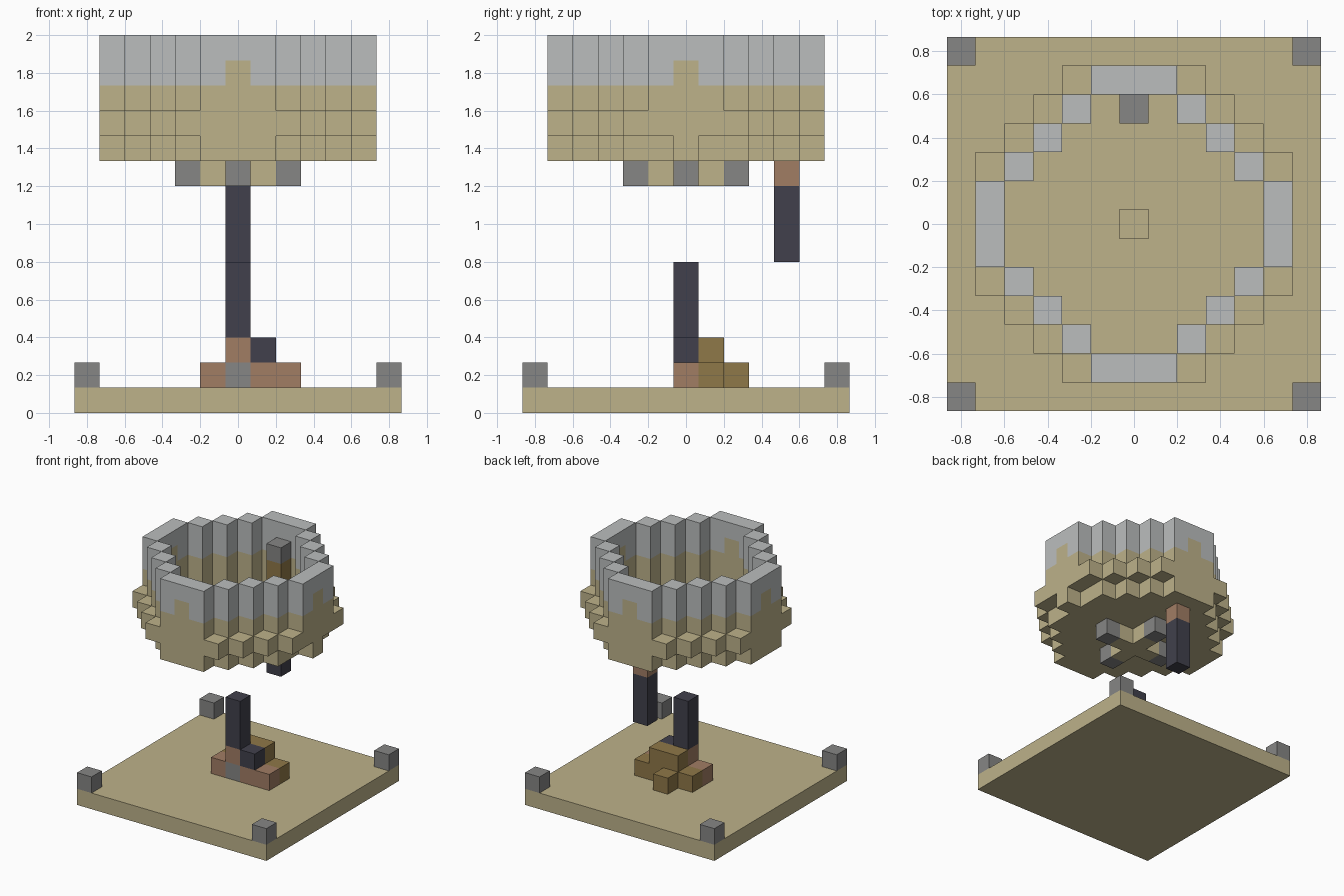
import bpy, bmesh
from mathutils import Vector

cube = bpy.data.objects.get("Cube")
if cube:
    bpy.data.objects.remove(cube, do_unlink=True)

U = 2 / 15  # edge length of one block


def linear(c):
    c /= 255
    return c / 12.92 if c < 0.04045 else ((c + 0.055) / 1.055) ** 2.4


def material(name, hexcode):
    rgb = [linear(v) for v in bytes.fromhex(hexcode)]
    m = bpy.data.materials.new(name)
    m.use_nodes = True
    m.diffuse_color = (*rgb, 1)
    bsdf = m.node_tree.nodes["Principled BSDF"]
    bsdf.inputs["Base Color"].default_value = (*rgb, 1)
    bsdf.inputs["Roughness"].default_value = 0.9
    return m


sand = material("sand", "BDB28A")
pale = material("pale_grey", "BBBEBE")
stone = material("stone_grey", "868685")
iron = material("dark_iron", "41404C")
copper = material("copper_brown", "A17D64")
wood = material("golden_wood", "8F7848")

DIRS = [(1, 0, 0), (-1, 0, 0), (0, 1, 0), (0, -1, 0), (0, 0, 1), (0, 0, -1)]


def blocks(name, cells):
    """Join unit blocks {(x, y, layer): material}, skipping faces between them."""
    mats = list(dict.fromkeys(cells.values()))
    bm = bmesh.new()
    for cell, mat in cells.items():
        centre = Vector(cell) + Vector((0, 0, 0.5))
        for d in DIRS:
            n = Vector(d)
            if tuple(int(a + b) for a, b in zip(cell, d)) in cells:
                continue
            s = Vector((n.y, n.z, n.x))
            t = n.cross(s)
            corners = [(1, 1), (-1, 1), (-1, -1), (1, -1)]
            f = bm.faces.new([bm.verts.new((centre + (n + s * a + t * b) / 2) * U)
                              for a, b in corners])
            f.material_index = mats.index(mat)
    bmesh.ops.remove_doubles(bm, verts=bm.verts, dist=0.001)
    # merge flat areas of one colour
    bmesh.ops.dissolve_limit(bm, angle_limit=0.01, verts=bm.verts, edges=bm.edges,
                             delimit={'MATERIAL'})
    me = bpy.data.meshes.new(name)
    bm.to_mesh(me)
    bm.free()
    for m in mats:
        me.materials.append(m)
    ob = bpy.data.objects.new(name, me)
    bpy.context.collection.objects.link(ob)
    return ob


def mirrored(points):
    return {(x * i, y * j) for x, y in points for i in (1, -1) for j in (1, -1)}


# Base slab and corner blocks
blocks("base_slab", {(x, y, 0): sand for x in range(-6, 7) for y in range(-6, 7)})
blocks("corner_blocks", {(x, y, 1): stone for x, y in mirrored([(6, 6)])})

# Stepped pedestal with the standing rod
pedestal = {(x, 0, 1): copper for x in (-1, 1, 2)}
pedestal.update({(0, 0, 1): stone, (0, 0, 2): copper, (1, 0, 2): iron})
pedestal.update({(x, 1, 1): wood for x in range(-1, 3)})
pedestal.update({(0, 2, 1): wood, (0, 1, 2): wood, (1, 1, 2): wood})
blocks("pedestal", pedestal)
blocks("standing_rod", {(0, 0, z): iron for z in range(3, 6)})

# Bowl: round wall, floor and outer ledge
ring = mirrored([(0, 5), (1, 5), (2, 4), (3, 3), (4, 2), (5, 1), (5, 0)])
ledge = mirrored([(2, 5), (3, 4), (4, 3), (5, 2)])
bowl = {(x, y, 11): sand for x, y in ring | ledge}
for x, y in ring:
    for z in (12, 13, 14):
        bump = z == 13 and 0 in (x, y)
        bowl[x, y, z] = sand if z == 12 or bump else pale
for x in range(-5, 6):
    for y in range(-5, 6):
        inside = abs(x) + abs(y) <= 6 and (x, y) != (0, 0)
        notch = x == 5 and abs(y) == 1
        if inside and not notch:
            bowl[x, y, 10] = sand
blocks("bowl", bowl)

# Cross under the bowl with stone tips
cross = {(0, 0, 9): sand}
for dx, dy in ((1, 0), (-1, 0), (0, 1), (0, -1)):
    cross[dx, dy, 9] = sand
    cross[2 * dx, 2 * dy, 9] = stone
blocks("bowl_cross", cross)

# Rod through the back of the bowl
rod = {(0, 4, z): iron for z in (6, 7, 8)}
rod[0, 4, 9] = copper
blocks("hanging_rod", rod)
blocks("inner_post", {(0, 4, 11): wood, (0, 4, 12): wood, (0, 4, 13): stone})
